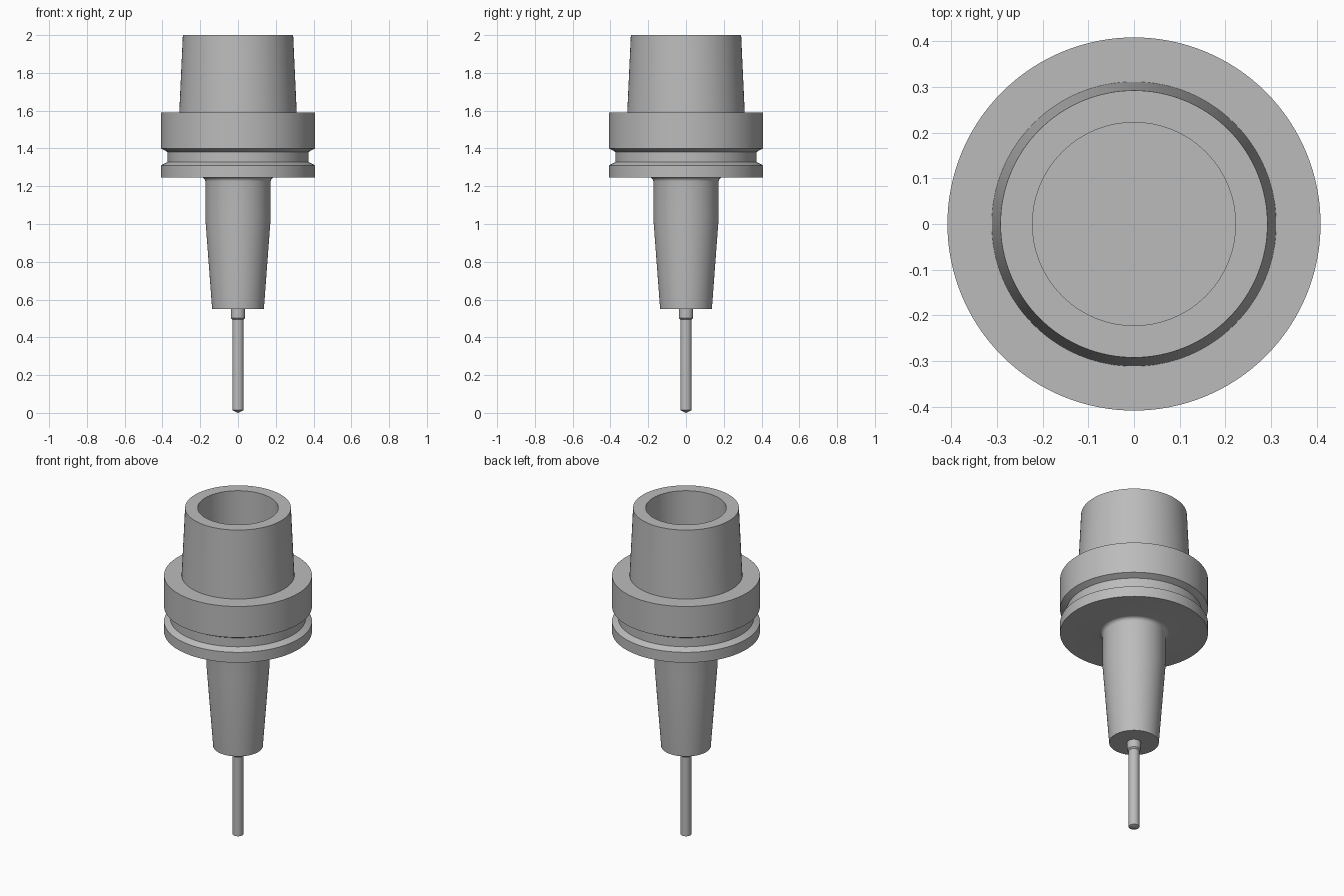
import bpy, bmesh, math

if "Cube" in bpy.data.objects:
    bpy.data.objects.remove(bpy.data.objects["Cube"])

SIDES = 128
steel = bpy.data.materials.new("steel_grey")
steel.diffuse_color = (0.5, 0.5, 0.5, 1)
steel.use_nodes = True
steel.node_tree.nodes["Principled BSDF"].inputs["Base Color"].default_value = steel.diffuse_color


def lathe(name, profile):
    """Revolve (radius, z) points around z; end points on the axis close the solid."""
    bm = bmesh.new()
    rings = []
    for r, z in profile:
        if r == 0:
            rings.append([bm.verts.new((0, 0, z))] * SIDES)
        else:
            rings.append([bm.verts.new((r * math.cos(2 * math.pi * i / SIDES),
                                        r * math.sin(2 * math.pi * i / SIDES), z))
                          for i in range(SIDES)])
    for a, b in zip(rings, rings[1:]):
        for i in range(SIDES):
            j = (i + 1) % SIDES
            corners = list(dict.fromkeys((a[i], a[j], b[j], b[i])))
            bm.faces.new(corners)
    bmesh.ops.recalc_face_normals(bm, faces=bm.faces)
    mesh = bpy.data.meshes.new(name)
    bm.to_mesh(mesh)
    bm.free()
    mesh.materials.append(steel)
    ob = bpy.data.objects.new(name, mesh)
    bpy.context.collection.objects.link(ob)
    bpy.ops.object.select_all(action='DESELECT')
    ob.select_set(True)
    bpy.context.view_layer.objects.active = ob
    bpy.ops.object.shade_smooth_by_angle(angle=math.radians(20))
    return ob


# Small fillet where the nose meets the flange
FR = 0.022
fillet = [(0.173 + FR * (1 - math.cos(t)), 1.247 - FR + FR * math.sin(t))
          for t in (math.pi / 2 * k / 6 for k in range(7))]

# Holder: tapered nose, grooved flange, hollow tapered shank
lathe("tool_holder",
      [(0, 0.55), (0.137, 0.55), (0.173, 1.03)] + fillet +
      [(0.408, 1.247), (0.408, 1.31), (0.374, 1.328), (0.374, 1.382),
       (0.408, 1.40), (0.408, 1.589), (0.311, 1.589), (0.292, 2.0),
       (0.222, 2.0), (0.222, 1.59), (0, 1.59)])

# Cutting tool: shallow point, slim shaft, thicker collar
lathe("cutting_tool",
      [(0, 0), (0.03, 0.014), (0.03, 0.495), (0.038, 0.503), (0.038, 0.56), (0, 0.56)])
